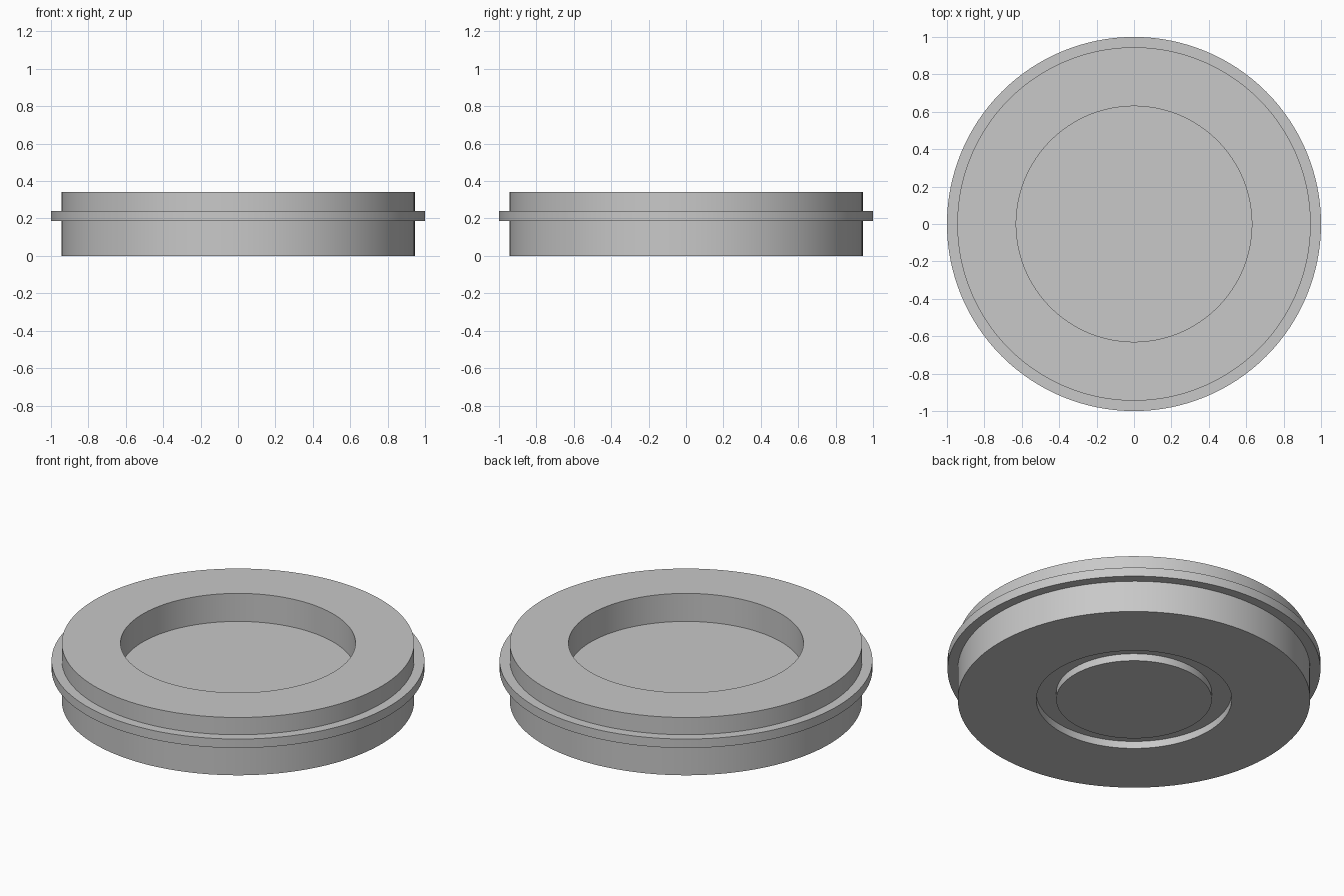
import bpy
import bmesh
import math

cube = bpy.data.objects.get("Cube")
if cube:
    bpy.data.objects.remove(cube, do_unlink=True)

SEGMENTS = 128

grey = bpy.data.materials.new("plain grey")
grey.use_nodes = True
colour = (0.58, 0.58, 0.58, 1.0)
grey.diffuse_color = colour
grey.node_tree.nodes["Principled BSDF"].inputs["Base Color"].default_value = colour


def lathe(name, profile, material):
    """Turn a (radius, height) profile around z into a closed solid."""
    bm = bmesh.new()
    rings = []
    for radius, height in profile:
        angles = [math.tau * i / SEGMENTS for i in range(SEGMENTS)]
        rings.append([bm.verts.new((radius * math.cos(a), radius * math.sin(a), height))
                      for a in angles])
    for low, high in zip(rings, rings[1:]):
        for i in range(SEGMENTS):
            j = (i + 1) % SEGMENTS
            bm.faces.new((low[i], low[j], high[j], high[i]))
    # Flat discs close both ends
    bm.faces.new(rings[0])
    bm.faces.new(rings[-1])
    bmesh.ops.recalc_face_normals(bm, faces=bm.faces)
    mesh = bpy.data.meshes.new(name)
    bm.to_mesh(mesh)
    bm.free()
    mesh.materials.append(material)
    obj = bpy.data.objects.new(name, mesh)
    bpy.context.collection.objects.link(obj)
    bpy.ops.object.select_all(action="DESELECT")
    obj.select_set(True)
    bpy.context.view_layer.objects.active = obj
    bpy.ops.object.shade_smooth_by_angle(angle=math.radians(30))
    return obj


height, body, flange = 0.342, 0.945, 1.0
flange_low, flange_high = 0.187, 0.24
pocket, pocket_floor = 0.63, 0.176
groove_in, groove_out, groove_depth = 0.417, 0.524, 0.043

# Flanged disc: ring groove underneath, round pocket on top
lathe("flanged_disc", [
    (groove_in, 0), (groove_in, groove_depth),
    (groove_out, groove_depth), (groove_out, 0),
    (body, 0), (body, flange_low),
    (flange, flange_low), (flange, flange_high),
    (body, flange_high), (body, height),
    (pocket, height), (pocket, pocket_floor),
], grey)
